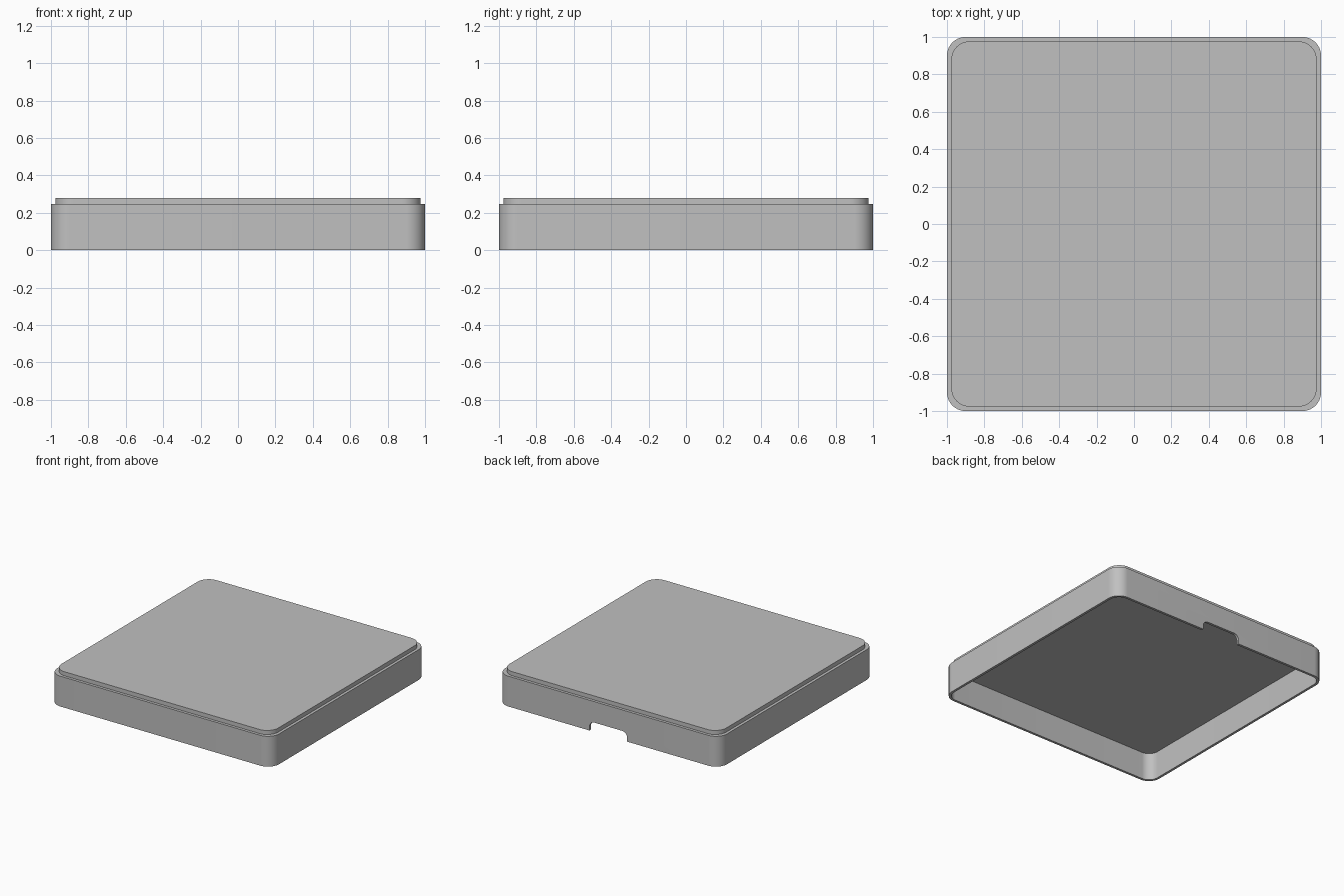
import bpy
import bmesh
from math import cos, sin, pi

cube = bpy.data.objects.get("Cube")
if cube:
    bpy.data.objects.remove(cube, do_unlink=True)

grey = bpy.data.materials.new("plain_grey")
grey.use_nodes = True
grey.diffuse_color = (0.53, 0.53, 0.53, 1)
grey.node_tree.nodes["Principled BSDF"].inputs["Base Color"].default_value = grey.diffuse_color


def rounded_square(half, radius, steps=14):
    """Outline of a square with rounded corners, as (x, y) points."""
    points = []
    for quarter, (sx, sy) in enumerate([(1, 1), (-1, 1), (-1, -1), (1, -1)]):
        for i in range(steps + 1):
            a = (quarter + i / steps) * pi / 2
            points.append((sx * (half - radius) + radius * cos(a),
                           sy * (half - radius) + radius * sin(a)))
    return points


def loft(name, rings):
    """Join equal-length rings of 3D points into a closed solid."""
    bm = bmesh.new()
    loops = [[bm.verts.new(p) for p in ring] for ring in rings]
    for lower, upper in zip(loops, loops[1:]):
        for i in range(len(lower)):
            j = (i + 1) % len(lower)
            bm.faces.new((lower[i], lower[j], upper[j], upper[i]))
    bm.faces.new(loops[0])
    bm.faces.new(loops[-1])
    bmesh.ops.recalc_face_normals(bm, faces=bm.faces)
    mesh = bpy.data.meshes.new(name)
    bm.to_mesh(mesh)
    bm.free()
    mesh.materials.append(grey)
    obj = bpy.data.objects.new(name, mesh)
    bpy.context.collection.objects.link(obj)
    return obj


# Hollow cover: ceiling, inner wall, bottom rim, outer wall, ledge, raised top
sections = [(0.98, 0.08, 0.222), (0.98, 0.08, 0), (1, 0.1, 0),
            (1, 0.1, 0.247), (0.977, 0.1, 0.247), (0.977, 0.1, 0.28)]
cover = loft("cover_shell", [[(x, y, z) for x, y in rounded_square(half, radius)]
                             for half, radius, z in sections])

# Round-topped slot cut through the back wall
slot_half, slot_top, slot_radius = 0.17, 0.076, 0.045
arc = [(slot_half - slot_radius + slot_radius * cos(i * pi / 16),
        slot_top - slot_radius + slot_radius * sin(i * pi / 16)) for i in range(9)]
profile = [(slot_half, -0.1)] + arc + [(-x, z) for x, z in reversed(arc)] + [(-slot_half, -0.1)]
cutter = loft("slot_cutter", [[(x, y, z) for x, z in profile] for y in (0.9, 1.1)])
cutter.hide_render = True

slot = cover.modifiers.new("back_slot", "BOOLEAN")
slot.operation = "DIFFERENCE"
slot.solver = "EXACT"
slot.object = cutter

bpy.ops.object.select_all(action="DESELECT")
cover.select_set(True)
bpy.context.view_layer.objects.active = cover
bpy.ops.object.modifier_apply(modifier=slot.name)
bpy.data.objects.remove(cutter, do_unlink=True)
bpy.ops.object.shade_smooth_by_angle(angle=pi / 6)
